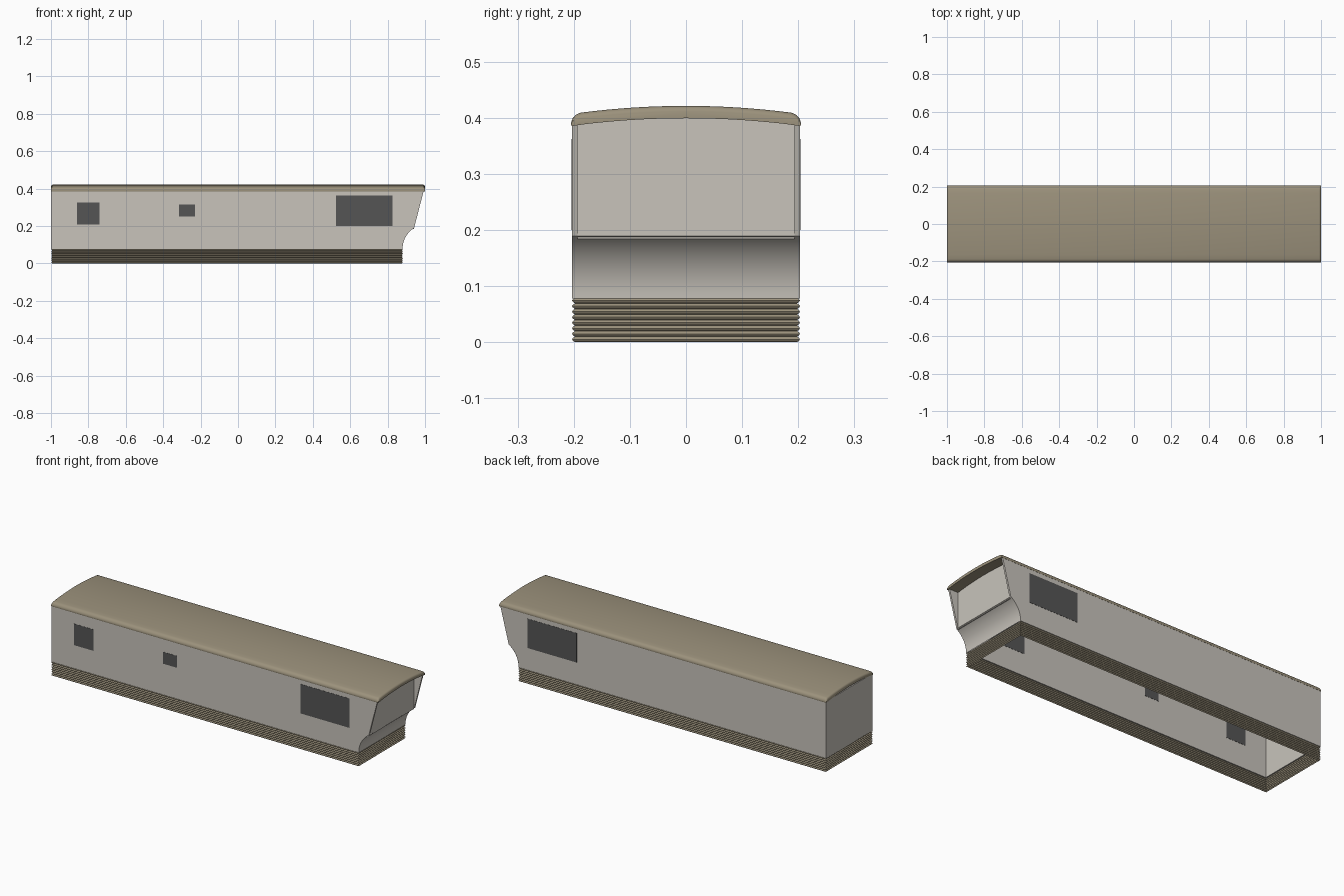
import bpy, bmesh, math

if "Cube" in bpy.data.objects:
    bpy.data.objects.remove(bpy.data.objects["Cube"])


def material(name, rgb):
    m = bpy.data.materials.new(name)
    m.diffuse_color = (*rgb, 1)
    m.use_nodes = True
    m.node_tree.nodes["Principled BSDF"].inputs["Base Color"].default_value = m.diffuse_color
    return m


WALL = material("wall_paint", (0.58, 0.55, 0.50))
TRIM = material("tan_trim", (0.33, 0.285, 0.20))
GLASS = material("dark_glass", (0.09, 0.09, 0.09))


def finish(name, bm, mat, smooth=True):
    bmesh.ops.recalc_face_normals(bm, faces=bm.faces)
    me = bpy.data.meshes.new(name)
    bm.to_mesh(me)
    bm.free()
    me.materials.append(mat)
    ob = bpy.data.objects.new(name, me)
    bpy.context.collection.objects.link(ob)
    if smooth:
        bpy.ops.object.select_all(action='DESELECT')
        ob.select_set(True)
        bpy.context.view_layer.objects.active = ob
        bpy.ops.object.shade_smooth_by_angle(angle=math.radians(35))
    return ob


def loft(name, rings, mat, closed=True, caps=True):
    """Skin a list of point rings."""
    bm = bmesh.new()
    vs = [[bm.verts.new(p) for p in r] for r in rings]
    n = len(rings[0])
    for a, b in zip(vs, vs[1:]):
        for i in range(n if closed else n - 1):
            j = (i + 1) % n
            bm.faces.new((a[i], a[j], b[j], b[i]))
    if closed and caps:
        bm.faces.new(vs[0])
        bm.faces.new(vs[-1])
    return finish(name, bm, mat)


def box(name, x, y, z, mat):
    ring = [(x[0], z[0]), (x[1], z[0]), (x[1], z[1]), (x[0], z[1])]
    return loft(name, [[(px, py, pz) for px, pz in ring] for py in y], mat)


HALF, THICK = 0.203, 0.01      # half width and wall thickness
SKIRT, TOP = 0.078, 0.392
TAIL, NOSE, STEP = -0.998, 0.88, 0.94

# Concave nose curve, from the skirt up to the step under the recess
R = 0.131
curve = [(NOSE + R * (1 - math.cos(t)), SKIRT + R * math.sin(t))
         for t in [math.radians(58) * i / 12 for i in range(13)]]

# Side walls, whose slanted ends reach past the recessed end panel
outline = [(TAIL, SKIRT)] + curve + [(0.994, TOP), (TAIL, TOP)]
for side, s in (("front", -1), ("back", 1)):
    loft(side + "_wall", [[(x, s * y, z) for x, z in outline]
                          for y in (HALF - THICK, HALF)], WALL)

# Curved nose panel, recessed upright panel and tail wall
loft("nose_panel", [[(x + 0.001, y, z) for x, z in curve] for y in (-HALF, HALF)],
     WALL, closed=False)
box("recessed_panel", (STEP - THICK, STEP), (-HALF + THICK, HALF - THICK),
    (curve[-1][1] - 0.005, 0.4), WALL)
box("tail_wall", (TAIL - 0.001, TAIL + THICK), (-HALF, HALF), (SKIRT, TOP), WALL)

# Ribbed skirt around the base
RIBS, STEPS = 8, 6
rings = []
for k in range(RIBS * STEPS + 1):
    o = 0.005 * (1 - abs(math.sin(math.pi * k / STEPS)))
    x0, x1, y, z = TAIL + o, NOSE + 0.001 - o, HALF - o, (SKIRT + 0.001) * k / (RIBS * STEPS)
    rings.append([(x0, -y, z), (x1, -y, z), (x1, y, z), (x0, y, z)])
loft("ribbed_skirt", rings, TRIM, caps=False)


# Arched roof with rounded edges; the end rings are drawn in to round the ends
def roof_ring(x, drop):
    pts = []
    w = 0.187
    for i in range(17):                      # crown
        u = -1 + i / 8
        pts.append((x, u * w, 0.421 - 0.012 * u * u - drop))
    for i in range(1, 6):                    # rounded edge
        a = math.radians(80 - 16 * i)
        pts.append((x, w - 0.003 + 0.021 * math.cos(a),
                    0.388 + 0.021 * math.sin(a) - drop * math.sin(a)))
    pts.append((x, 0.204, 0.385))
    for i in range(15, 0, -1):               # arched underside
        u = -1 + i / 8
        pts.append((x, u * 0.2, 0.399 - 0.013 * u * u))
    pts.append((x, -0.204, 0.385))
    for i in range(5, 0, -1):
        a = math.radians(80 - 16 * i)
        pts.append((x, -(w - 0.003 + 0.021 * math.cos(a)),
                    0.388 + 0.021 * math.sin(a) - drop * math.sin(a)))
    return pts


ends = [(0, 0.010), (0.002, 0.005), (0.006, 0.0015), (0.012, 0)]
loft("roof", [roof_ring(-1 + d, h) for d, h in ends]
     + [roof_ring(1 - d, h) for d, h in reversed(ends)], TRIM)

# Windows, set through the wall thickness
windows = [("front_tail_window", -1, (-0.86, -0.74), (0.207, 0.325)),
           ("front_small_window", -1, (-0.315, -0.23), (0.25, 0.315)),
           ("front_large_window", -1, (0.525, 0.825), (0.20, 0.362)),
           ("back_large_window", 1, (0.525, 0.825), (0.20, 0.362))]
for name, s, x, z in windows:
    box(name, x, (s * (HALF - THICK - 0.001), s * (HALF + 0.001)), z, GLASS)
